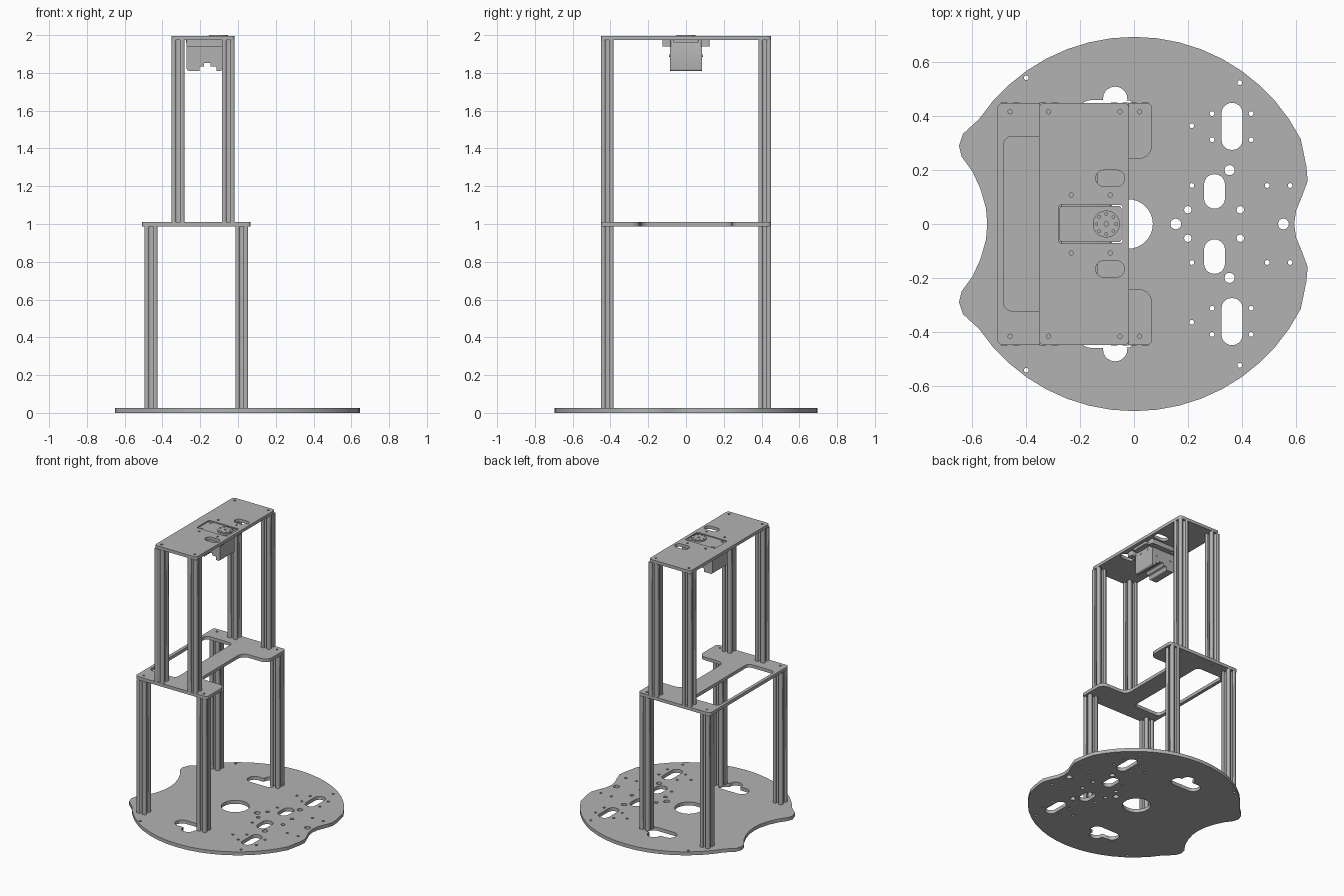
import bpy, math
from mathutils import Vector

cube = bpy.data.objects.get("Cube")
if cube:
    bpy.data.objects.remove(cube, do_unlink=True)

grey = bpy.data.materials.new("plain grey")
grey.use_nodes = True
colour = (0.45, 0.45, 0.45, 1)
grey.diffuse_color = colour
grey.node_tree.nodes["Principled BSDF"].inputs["Base Color"].default_value = colour


# Outline helpers
def circle(x, y, r, n=20):
    return [(x + r * math.cos(math.tau * i / n), y + r * math.sin(math.tau * i / n)) for i in range(n)]


def rounded(corners, n=5):
    """Right-angled outline from (x, y, radius) corners."""
    out = []
    for i, (x, y, r) in enumerate(corners):
        p = Vector((x, y))
        u = (Vector(corners[i - 1][:2]) - p).normalized()
        v = (Vector(corners[(i + 1) % len(corners)][:2]) - p).normalized()
        for k in range(n + 1 if r else 1):
            t = math.pi / 2 * k / n
            out.append(tuple(p + r * (u + v) - r * (v * math.cos(t) + u * math.sin(t))))
    return out


def rect(x0, x1, y0, y1, r):
    return rounded([(x0, y0, r), (x1, y0, r), (x1, y1, r), (x0, y1, r)])


def both(x, y, r, n=12):
    return [circle(x, y, r, n), circle(x, -y, r, n)]


def flip(loop):
    return [(x, -y) for x, y in reversed(loop)]


def plate(name, loops, z0, z1):
    """Extruded flat part; inner loops become holes."""
    cu = bpy.data.curves.new(name, "CURVE")
    cu.dimensions = "2D"
    cu.fill_mode = "BOTH"
    cu.extrude = (z1 - z0) / 2
    for loop in loops:
        s = cu.splines.new("POLY")
        s.points.add(len(loop) - 1)
        for pt, (x, y) in zip(s.points, loop):
            pt.co = (x, y, 0, 1)
        s.use_cyclic_u = True
    ob = bpy.data.objects.new(name, cu)
    bpy.context.collection.objects.link(ob)
    bpy.ops.object.select_all(action="DESELECT")
    ob.select_set(True)
    bpy.context.view_layer.objects.active = ob
    bpy.ops.object.convert(target="MESH")
    ob = bpy.context.object
    ob.location.z = (z0 + z1) / 2
    ob.data.materials.clear()
    ob.data.materials.append(grey)
    return ob


# Base disc with side bites, slots and mounting holes
R = 0.695
half = [(0.595, 0), (0.602, 0.05), (0.625, 0.105), (0.645, 0.16), (0.64, 0.215)]
half += [(R * math.cos(math.radians(a)), R * math.sin(math.radians(a))) for a in range(27, 150, 7)]
half += [(-0.635, 0.335), (-0.65, 0.29), (-0.64, 0.25), (-0.6, 0.195), (-0.57, 0.13), (-0.55, 0.06), (-0.545, 0)]
outline = half + flip(half[1:-1])
loops = [outline, circle(-0.022, 0, 0.092, 32), circle(0.155, 0, 0.02), circle(0.555, 0, 0.02)]

tee = rounded([(-0.205, 0.365, 0.045), (0.015, 0.365, 0.045), (0.015, 0.46, 0.045), (-0.025, 0.46, 0),
               (-0.025, 0.51, 0.044), (-0.115, 0.51, 0.044), (-0.115, 0.46, 0), (-0.205, 0.46, 0.045)])
for slot in (tee, rect(0.325, 0.403, 0.275, 0.45, 0.038), rect(0.26, 0.338, 0.057, 0.185, 0.038)):
    loops += [slot, flip(slot)]
for x, y, r in ((0.355, 0.2, 0.019), (0.2, 0.053, 0.014), (0.395, 0.053, 0.014)):
    loops += both(x, y, r)
for x, y in ((0.215, 0.365), (0.29, 0.41), (0.435, 0.41), (0.29, 0.313), (0.435, 0.313), (0.215, 0.143),
             (0.495, 0.143), (0.58, 0.143), (0.393, 0.525), (-0.4, 0.543)):
    loops += both(x, y, 0.009)
plate("base_plate", loops, 0, 0.025)

# Middle shelf with a window and a front bite
lower_x, upper_x, post_y = (-0.46, 0.02), (-0.317, -0.052), 0.417
shelf = rounded([(-0.507, -0.45, 0.02), (0.067, -0.45, 0.02), (0.067, -0.242, 0.05), (-0.135, -0.242, 0.05),
                 (-0.135, 0.242, 0.05), (0.067, 0.242, 0.05), (0.067, 0.45, 0.02), (-0.507, 0.45, 0.02)])
loops = [shelf, rect(-0.484, -0.27, -0.323, 0.325, 0.03)]
for x in lower_x + upper_x:
    loops += both(x, post_y, 0.008)
plate("middle_shelf", loops, 0.987, 1.01)

# Top plate
loops = [rect(-0.352, -0.018, -0.45, 0.45, 0.02), rect(-0.281, -0.042, -0.07, 0.07, 0.008)]
loops += [rect(-0.142, -0.035, 0.14, 0.2, 0.029), rect(-0.142, -0.035, -0.197, -0.137, 0.029)]
for x in upper_x:
    loops += both(x, post_y, 0.008)
for x in (-0.233, -0.088):
    loops += both(x, 0.108, 0.008)
plate("top_plate", loops, 1.973, 1.995)

# Slotted posts: one side of the section turned four times
side = [(0.034, -0.034), (0.034, -0.01), (0.027, -0.01), (0.027, -0.018), (0.022, -0.018), (0.013, -0.009)]
side += [(x, -y) for x, y in reversed(side[1:])]
section = []
for c, s in ((1, 0), (0, 1), (-1, 0), (0, -1)):
    section += [(c * x - s * y, s * x + c * y) for x, y in side]
for level, xs, z0, z1 in (("lower", lower_x, 0.025, 0.987), ("upper", upper_x, 1.01, 1.973)):
    for x in xs:
        for y in (-post_y, post_y):
            post = plate(level + "_post", [section], z0, z1)
            post.location.x, post.location.y = x, y

# Motor: top face, corner screws and output horn
plate("motor_top", [rect(-0.276, -0.047, -0.066, 0.066, 0.008)], 1.96, 1.99)
for x in (-0.255, -0.065):
    for loop in both(x, 0.052, 0.011):
        plate("motor_screw", [loop], 1.985, 1.994)
horn = [circle(-0.103, 0, 0.05, 32), circle(-0.103, 0, 0.008, 12)]
horn += [circle(-0.103 + dx, dy, 0.005, 8) for dx, dy in circle(0, 0, 0.037, 8)]
plate("output_horn", horn, 1.985, 2.0)

# Motor housing: notched profile drawn in x and z, with mounting lips
profile = rounded([(-0.272, 1.973, 0), (-0.272, 1.81, 0.015), (-0.205, 1.81, 0), (-0.205, 1.835, 0),
                   (-0.18, 1.835, 0), (-0.18, 1.852, 0), (-0.145, 1.852, 0), (-0.145, 1.835, 0),
                   (-0.115, 1.835, 0), (-0.115, 1.81, 0), (-0.086, 1.81, 0.01), (-0.086, 1.973, 0)])
housing = plate("motor_housing", [profile], -0.085, 0.085)
housing.rotation_euler.x = math.pi / 2
housing.location = (0, 0, 0)
bevel = housing.modifiers.new("soft_edges", "BEVEL")
bevel.width, bevel.segments, bevel.limit_method = 0.008, 2, "ANGLE"
for y0, y1 in ((0.08, 0.125), (-0.125, -0.08)):
    loops = [rect(-0.272, -0.05, y0, y1, 0.008)]
    loops += [circle(x, math.copysign(0.108, y0), 0.008, 12) for x in (-0.233, -0.088)]
    plate("mounting_lip", loops, 1.94, 1.973)

# Housing screws on the side and end faces
for a, z in ((-0.24, 1.89), (-0.125, 1.89)):
    for y in (-0.086, 0.086):
        screw = plate("housing_screw", [circle(0, 0, 0.007, 10)], -0.003, 0.003)
        screw.rotation_euler.x = math.pi / 2
        screw.location = (a, y, z)
for y in (-0.035, 0.035):
    screw = plate("end_screw", [circle(0, 0, 0.007, 10)], -0.003, 0.003)
    screw.rotation_euler.y = math.pi / 2
    screw.location = (-0.086, y, 1.94)
